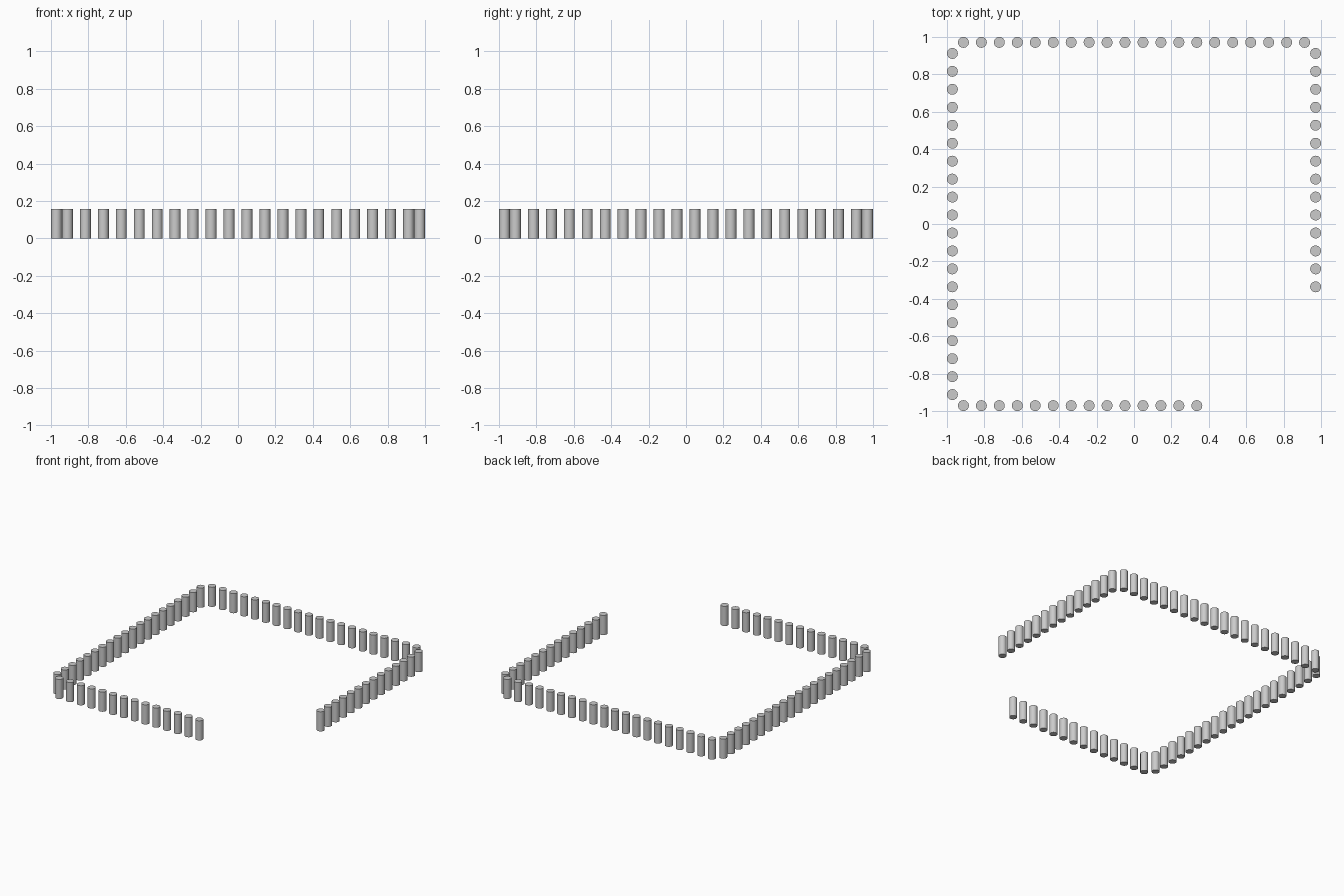
import bpy

if "Cube" in bpy.data.objects:
    bpy.data.objects.remove(bpy.data.objects["Cube"])

RADIUS, HEIGHT = 0.029, 0.158
EDGE = 1 - RADIUS           # distance of each row from the centre
START, STEP = 0.912, 0.096  # first post and spacing along a row

# one shared post mesh
bpy.ops.mesh.primitive_cylinder_add(vertices=32, radius=RADIUS, depth=HEIGHT,
                                    location=(0, 0, HEIGHT / 2))
master = bpy.context.object
bpy.ops.object.transform_apply(location=True, rotation=False, scale=False)
bpy.ops.object.shade_smooth_by_angle()
post_mesh = master.data
post_mesh.name = "post"
bpy.data.objects.remove(master)


def post_row(name, count, place):
    """Place linked posts along one side of the square."""
    for i in range(count):
        x, y = place(i * STEP)
        post = bpy.data.objects.new(f"{name}_{i + 1}", post_mesh)
        post.location = (x, y, 0)
        bpy.context.collection.objects.link(post)


# two full rows, and two short rows leaving the front right corner open
post_row("back_post", 20, lambda d: (-START + d, EDGE))
post_row("left_post", 20, lambda d: (-EDGE, START - d))
post_row("right_post", 14, lambda d: (EDGE, START - d))
post_row("front_post", 14, lambda d: (-START + d, -EDGE))
